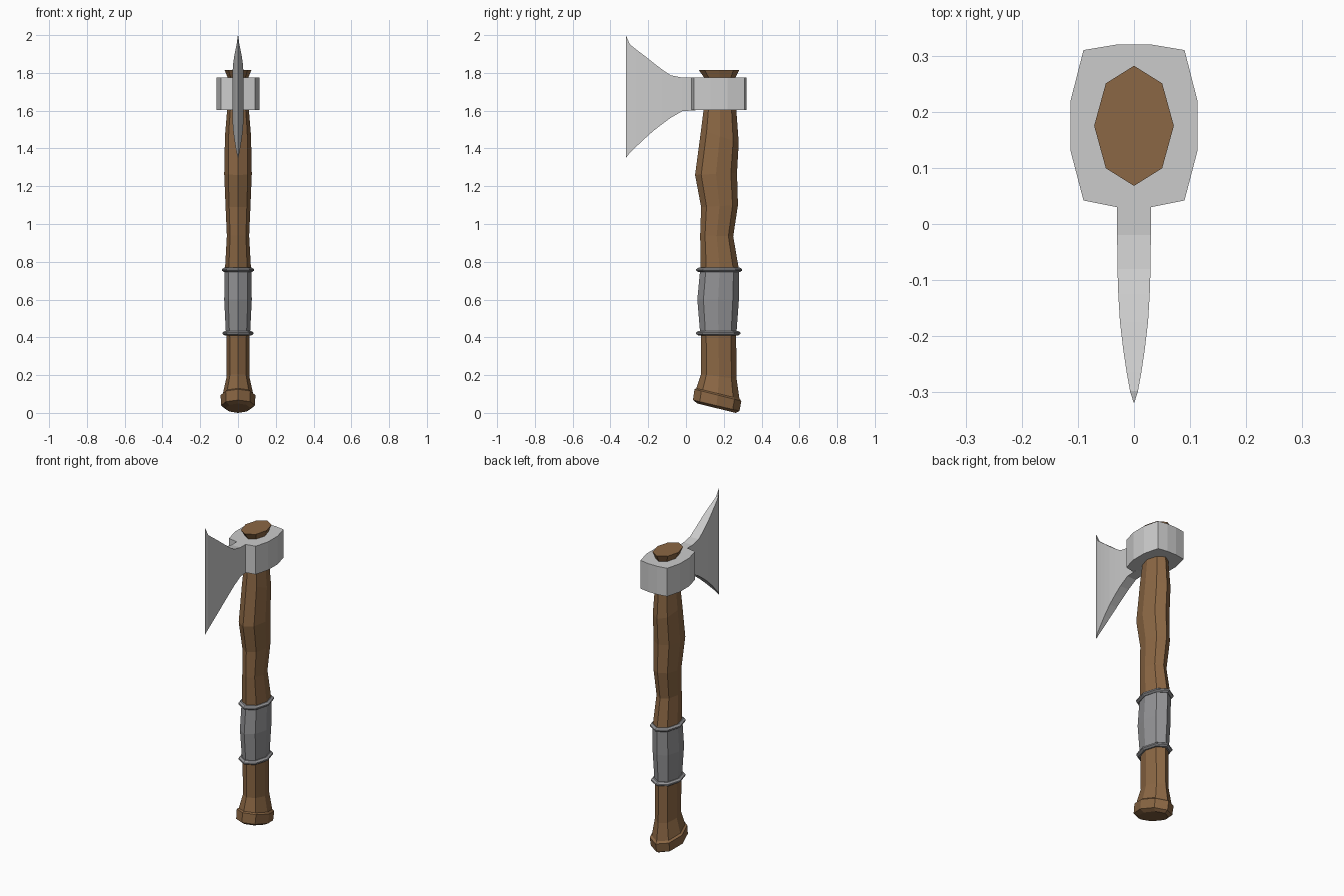
import bpy, bmesh
from math import cos, sin, pi


def material(name, rgb):
    m = bpy.data.materials.new(name)
    m.diffuse_color = (*rgb, 1)
    return m


WOOD = material("wood", (0.26, 0.136, 0.058))
WRAP = material("dark_grip", (0.29, 0.29, 0.30))


def loft(name, rings, mat=None):
    """Skin a list of equal-length vertex rings and cap both ends."""
    bm = bmesh.new()
    loops = [[bm.verts.new(p) for p in r] for r in rings]
    n = len(loops[0])
    for a, b in zip(loops, loops[1:]):
        for i in range(n):
            j = (i + 1) % n
            bm.faces.new((a[i], a[j], b[j], b[i]))
    bm.faces.new(loops[0][::-1])
    bm.faces.new(loops[-1])
    bmesh.ops.recalc_face_normals(bm, faces=bm.faces)
    me = bpy.data.meshes.new(name)
    bm.to_mesh(me)
    bm.free()
    ob = bpy.data.objects.new(name, me)
    bpy.context.collection.objects.link(ob)
    if mat:
        me.materials.append(mat)
    return ob


def oct_ring(yf, zf, yb, zb, hx):
    """Oval octagon from its front point, back point and half width."""
    yc, zc, ry, rz = (yf + yb) / 2, (zf + zb) / 2, (yb - yf) / 2, (zb - zf) / 2
    return [(hx * cos(k * pi / 4), yc + ry * sin(k * pi / 4), zc + rz * sin(k * pi / 4))
            for k in range(8)]


# Wooden handle below the grip, with the tilted flared pommel
loft("lower_handle", [oct_ring(*s) for s in [
    (0.06, 0.050, 0.262, 0.000, 0.065),
    (0.037, 0.068, 0.283, 0.010, 0.090),
    (0.045, 0.125, 0.293, 0.063, 0.092),
    (0.055, 0.130, 0.283, 0.075, 0.080),
    (0.080, 0.205, 0.268, 0.180, 0.060),
    (0.080, 0.43, 0.265, 0.43, 0.062),
]], WOOD)

# Wrapped grip
loft("grip", [oct_ring(*s) for s in [
    (0.075, 0.42, 0.267, 0.42, 0.064),
    (0.060, 0.60, 0.280, 0.60, 0.073),
    (0.075, 0.76, 0.282, 0.76, 0.070),
]], WRAP)

# Wooden handle above the grip
loft("upper_handle", [oct_ring(*s) for s in [
    (0.078, 0.76, 0.280, 0.76, 0.069),
    (0.075, 0.94, 0.250, 0.935, 0.059),
    (0.080, 1.09, 0.275, 1.10, 0.066),
    (0.048, 1.26, 0.270, 1.27, 0.073),
    (0.080, 1.50, 0.279, 1.43, 0.069),
    (0.094, 1.61, 0.266, 1.61, 0.057),
    (0.096, 1.775, 0.262, 1.775, 0.055),
    (0.068, 1.815, 0.282, 1.815, 0.071),
]], WOOD)

# Thin bands at both ends of the grip
for name, z, yf, yb, hx in [("lower_band", 0.422, 0.054, 0.288, 0.082),
                            ("upper_band", 0.757, 0.054, 0.297, 0.085)]:
    loft(name, [oct_ring(yf + d, z + h, yb - d, z + h, hx - d)
                for h, d in [(-0.012, 0.012), (-0.004, 0), (0.004, 0), (0.012, 0.012)]], WRAP)

# Axe head collar around the handle
half = [(0.03, 0.03), (0.09, 0.042), (0.113, 0.13), (0.113, 0.22), (0.09, 0.31), (0.03, 0.32)]
outline = half + [(-x, y) for x, y in reversed(half)]
loft("head_collar", [[(x, y, z) for x, y in outline] for z in (1.603, 1.775)])

# Flared blade: y, top z, bottom z, half thickness
loft("blade", [[(-t, y, lo), (t, y, lo), (t, y, hi), (-t, y, hi)] for y, hi, lo, t in [
    (0.06, 1.775, 1.603, 0.030),
    (-0.02, 1.775, 1.597, 0.030),
    (-0.08, 1.787, 1.563, 0.0295),
    (-0.125, 1.817, 1.530, 0.028),
    (-0.175, 1.855, 1.491, 0.025),
    (-0.225, 1.895, 1.446, 0.019),
    (-0.265, 1.925, 1.408, 0.013),
    (-0.298, 1.952, 1.376, 0.007),
    (-0.318, 2.000, 1.350, 0.0008),
]])
